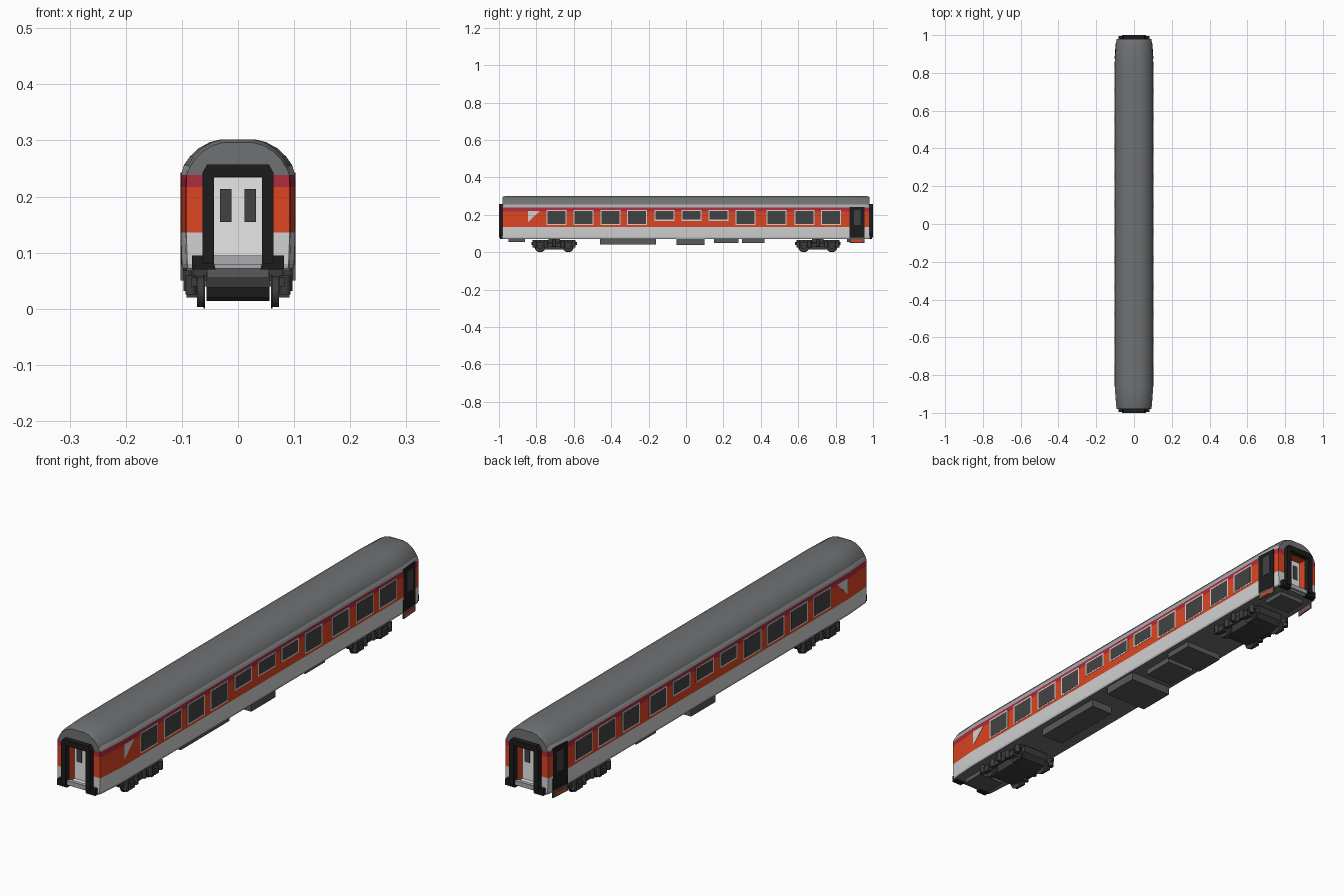
import bpy, bmesh
from mathutils import Vector

if "Cube" in bpy.data.objects:
    bpy.data.objects.remove(bpy.data.objects["Cube"])


def material(name, r, g, b):
    m = bpy.data.materials.new(name)
    m.use_nodes = True
    m.diffuse_color = (r, g, b, 1)
    bsdf = next(n for n in m.node_tree.nodes if n.type == "BSDF_PRINCIPLED")
    bsdf.inputs["Base Color"].default_value = (r, g, b, 1)
    return m


ROOF = material("roof grey", .16, .165, .17)
PALE = material("pale grey", .64, .64, .64)
ORANGE = material("orange", .72, .06, .016)
CRIMSON = material("crimson", .42, .025, .045)
SILVER = material("silver grey", .4, .41, .43)
BLACK = material("black", .012, .012, .012)
GLASS = material("dark glass", .055, .055, .055)
UNDER = material("underframe grey", .1, .1, .105)
IRON = material("bogie iron", .045, .045, .047)
WHITE = material("interior white", .95, .95, .95)


def finish(name, bm, *mats, smooth=False):
    bmesh.ops.recalc_face_normals(bm, faces=bm.faces)
    mesh = bpy.data.meshes.new(name)
    bm.to_mesh(mesh)
    bm.free()
    ob = bpy.data.objects.new(name, mesh)
    bpy.context.collection.objects.link(ob)
    for m in mats:
        mesh.materials.append(m)
    if smooth:
        bpy.ops.object.select_all(action="DESELECT")
        ob.select_set(True)
        bpy.context.view_layer.objects.active = ob
        bpy.ops.object.shade_smooth_by_angle(angle=.6)
    return ob


def prism(name, pts, axis, a, b, mat, smooth=False):
    """Extrude a 2D outline along an axis from a to b."""
    bm = bmesh.new()
    verts = []
    for p in pts:
        co = list(p)
        co.insert(axis, a)
        verts.append(bm.verts.new(co))
    face = bm.faces.new(verts)
    step = Vector((0, 0, 0))
    step[axis] = b - a
    new = bmesh.ops.extrude_face_region(bm, geom=[face])["geom"]
    bmesh.ops.translate(bm, vec=step, verts=[v for v in new if isinstance(v, bmesh.types.BMVert)])
    if not any(f.normal.length and f is face for f in bm.faces):
        bm.faces.new(verts)
    return finish(name, bm, mat, smooth=smooth)


def box(name, x, y, z, mat):
    return prism(name, [(x[0], y[0]), (x[1], y[0]), (x[1], y[1]), (x[0], y[1])], 2, z[0], z[1], mat)


def cylinder(name, center, radius, depth, axis, mat, sides=24):
    bm = bmesh.new()
    bmesh.ops.create_cone(bm, cap_ends=True, segments=sides, radius1=radius, radius2=radius, depth=depth)
    for v in bm.verts:
        if axis == 0:
            v.co = Vector((v.co.z, v.co.x, v.co.y))
        v.co += Vector(center)
    return finish(name, bm, mat, smooth=True)


# Body shell: half profile lofted through tapering stations
PROFILE = [(.099, .072), (.1, .08), (.102, .136), (.102, .217), (.1015, .238), (.097, .255),
           (.086, .271), (.07, .286), (.05, .297), (.03, .302)]
BANDS = [4, 1, 2, 3, 4]
STATIONS = [(-.98, .902), (-.965, .925), (-.86, 1), (.86, 1), (.965, .925), (.98, .902)]
DOOR_HALF = .043


def half_width(y):
    y = abs(y)
    return .102 - max(0, y - .86) * .073


bm = bmesh.new()
rings = []
for y, s in STATIONS:
    drop = .006 if abs(y) > .97 else 0
    half = [(x * s, z - (drop if z > .25 else 0)) for x, z in PROFILE]
    outline = half + [(-x, z) for x, z in reversed(half)]
    rings.append([bm.verts.new((x, y, z)) for x, z in outline])
n = len(rings[0])
for r0, r1 in zip(rings, rings[1:]):
    for i in range(n):
        j = (i + 1) % n
        f = bm.faces.new((r0[i], r0[j], r1[j], r1[i]))
        k = min(i, n - 2 - i)
        f.material_index = BANDS[k] if 0 <= k < 5 else 0
# End walls with a doorway
for ring in (rings[0], rings[-1]):
    bm.faces.new((ring[0], ring[1], ring[-2], ring[-1])).material_index = 4
    bm.faces.new(ring[4:n - 4]).material_index = 0
    y = ring[0].co.y
    for side, sign in ((ring, 1), (ring[::-1], -1)):
        inner = [bm.verts.new((sign * DOOR_HALF, y, v.co.z)) for v in side[:5]]
        for i in range(1, 4):
            bm.faces.new((side[i], side[i + 1], inner[i + 1], inner[i])).material_index = BANDS[i]
finish("coach_body", bm, ROOF, PALE, ORANGE, CRIMSON, SILVER, smooth=True)


# Side plates that follow the taper of the wall
def side_plate(name, y0, y1, z0, z1, out, mat):
    for tag, s in (("left", 1), ("right", -1)):
        a, b = half_width(y0), half_width(y1)
        pts = [(s * (a - .004), y0), (s * (a + out), y0), (s * (b + out), y1), (s * (b - .004), y1)]
        prism(f"{name}_{tag}", pts, 2, z0, z1, mat)


TALL = [-.692, -.548, -.404, -.262, .318, .484, .634, .775]
SHORT = [-.115, .03, .174]
for i, y in enumerate(sorted(TALL + SHORT)):
    low = .168 if y in SHORT else .145
    side_plate(f"window_frame_{i}", y - .054, y + .054, low, .227, .001, PALE)
    side_plate(f"window_glass_{i}", y - .048, y + .048, low + .006, .221, .0017, GLASS)

# Entrance doors and steps
side_plate("entrance_door", .873, .955, .078, .243, .0015, BLACK)
side_plate("entrance_door_window", .898, .934, .145, .225, .0022, GLASS)
side_plate("entrance_step", .873, .955, .05, .078, .001, UNDER)
side_plate("entrance_step_trim", .885, .943, .056, .068, .002, ORANGE)

# Triangular marker on each side
for tag, s in (("left", 1), ("right", -1)):
    prism(f"triangle_marker_{tag}", [(-.845, .22), (-.783, .22), (-.845, .16)], 0, s * .1, s * .103, PALE)

# Gangways, vestibules and end details
GANGWAY = [(.043, .08), (.063, .08), (.063, .243), (.055, .257)]
ARCH = GANGWAY + [(-x, z) for x, z in reversed(GANGWAY)] + [(-.043, .235), (.043, .235)]
for tag, e in (("front", -1), ("rear", 1)):
    def span(a, b):
        return sorted((e * a, e * b))
    prism(f"{tag}_gangway_frame", ARCH, 1, e * .975, e, BLACK)
    box(f"{tag}_inner_door", (-.045, .045), span(.938, .944), (.078, .24), WHITE)
    box(f"{tag}_vestibule_floor", (-.043, .043), span(.942, .979), (.08, .086), WHITE)
    box(f"{tag}_threshold", (-.043, .043), span(.975, .99), (.078, .095), SILVER)
    box(f"{tag}_vestibule_ceiling", (-.045, .045), span(.942, .979), (.234, .238), ORANGE)
    box(f"{tag}_end_tank", (-.055, .055), span(.86, .95), (.055, .073), UNDER)
    for side, s in (("left", 1), ("right", -1)):
        box(f"{tag}_vestibule_wall_{side}", sorted((s * .043, s * .046)), span(.942, .979), (.08, .238), ORANGE)
        box(f"{tag}_door_window_{side}", sorted((s * .012, s * .032)), span(.944, .947), (.155, .213), GLASS)
        foot = [(s * .04, .07), (s * .082, .07), (s * .082, .095), (s * .046, .095)]
        prism(f"{tag}_gangway_foot_{side}", foot, 1, e * .97, e * .995, BLACK)

# Equipment boxes under the floor
for name, x0, x1, y0, y1, z in (("long_tank", -.02, .075, -.46, -.16, .042),
                                ("battery_box", -.092, .092, -.05, .1, .04),
                                ("air_tank", -.06, .06, .15, .28, .05),
                                ("heater_box", -.08, .08, .3, .42, .05)):
    box(name, (x0, x1), (y0, y1), (z, .073), UNDER)

# Bogies
BELLY = [(-.115, .065), (-.112, .038), (-.095, .02), (-.06, .014)]
BELLY += [(-y, z) for y, z in reversed(BELLY)]
for tag, c in (("front", -.705), ("rear", .705)):
    prism(f"{tag}_bogie_belly", [(c + y, z) for y, z in BELLY], 0, -.056, .056, IRON, smooth=True)
    box(f"{tag}_bogie_bolster", (-.08, .08), (c - .03, c + .03), (.05, .073), IRON)
    for side, s in (("left", 1), ("right", -1)):
        label = f"{tag}_bogie_{side}"
        frame = [(-.122, .04), (-.122, .056), (-.05, .056), (-.03, .048), (.03, .048), (.05, .056),
                 (.122, .056), (.122, .04), (.05, .038), (.03, .028), (-.03, .028), (-.05, .038)]
        prism(f"{label}_side_frame", [(c + y, z) for y, z in frame], 0, s * .074, s * .084, IRON)
        cylinder(f"{label}_damper", (s * .089, c, .05), .008, .036, 2, IRON, 12)
        for k, d in enumerate((-.075, .075)):
            cylinder(f"{label}_wheel_{k}", (s * .066, c + d, .03), .027, .014, 0, IRON)
            cylinder(f"{label}_flange_{k}", (s * .06, c + d, .03), .03, .003, 0, IRON)
            box(f"{label}_axle_box_{k}", sorted((s * .07, s * .092)), (c + d - .014, c + d + .014), (.02, .045), IRON)
            for q in (-.03, .03):
                cylinder(f"{label}_spring_{k}_{q > 0}", (s * .084, c + d + q, .042), .01, .034, 2, IRON, 12)
